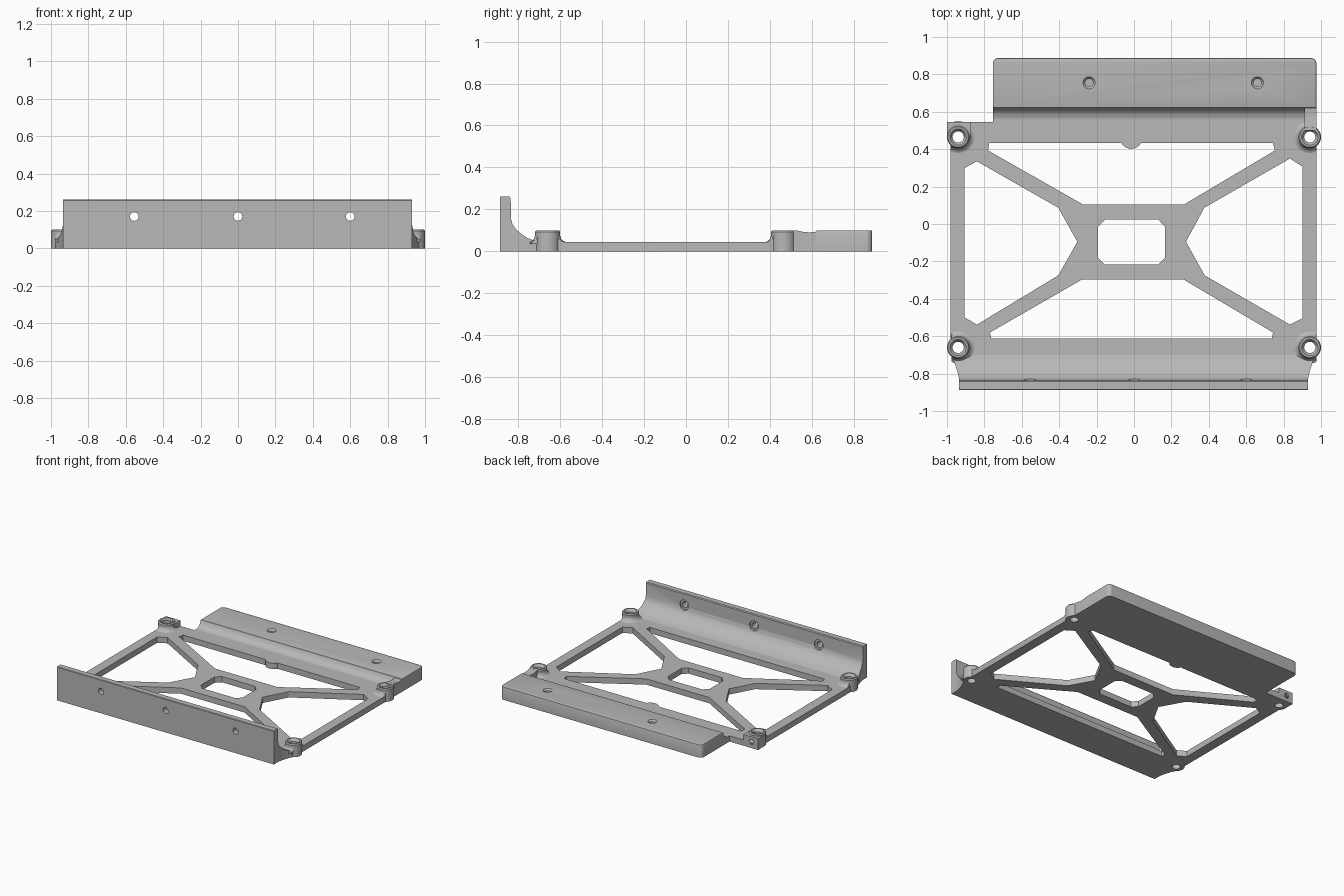
import bpy, bmesh, math
from mathutils import Vector, Matrix

cube = bpy.data.objects.get("Cube")
if cube:
    bpy.data.objects.remove(cube, do_unlink=True)

grey = bpy.data.materials.new("plain grey")
grey.use_nodes = True
grey.diffuse_color = (0.48, 0.48, 0.48, 1)
bsdf = next(n for n in grey.node_tree.nodes if n.type == 'BSDF_PRINCIPLED')
bsdf.inputs["Base Color"].default_value = grey.diffuse_color

T = 0.045           # plate thickness
H = 0.10            # boss and shelf height
BACK = 0.888
parts = []


def finish(name, bm):
    bmesh.ops.remove_doubles(bm, verts=bm.verts[:], dist=1e-5)
    bmesh.ops.recalc_face_normals(bm, faces=bm.faces[:])
    me = bpy.data.meshes.new(name)
    bm.to_mesh(me)
    bm.free()
    me.materials.append(grey)
    ob = bpy.data.objects.new(name, me)
    bpy.context.collection.objects.link(ob)
    parts.append(ob)
    return ob


def evaluated(ob):
    bpy.context.view_layer.update()
    return bpy.data.meshes.new_from_object(ob.evaluated_get(bpy.context.evaluated_depsgraph_get()))


def circle(cx, cy, r, n=32, start=0, sweep=360):
    steps = n if sweep == 360 else n + 1
    return [(cx + r * math.cos(math.radians(start + sweep * i / n)),
             cy + r * math.sin(math.radians(start + sweep * i / n))) for i in range(steps)]


def prism(name, loops, z0, z1):
    """Extrude an outline (first loop) with holes (other loops) from z0 to z1."""
    cu = bpy.data.curves.new(name, 'CURVE')
    cu.dimensions, cu.fill_mode, cu.extrude = '2D', 'BOTH', (z1 - z0) / 2
    for loop in loops:
        sp = cu.splines.new('POLY')
        sp.points.add(len(loop) - 1)
        for p, (x, y) in zip(sp.points, loop):
            p.co = (x, y, 0, 1)
        sp.use_cyclic_u = True
    tmp = bpy.data.objects.new(name, cu)
    bpy.context.collection.objects.link(tmp)
    me = evaluated(tmp)
    bpy.data.objects.remove(tmp, do_unlink=True)
    bm = bmesh.new()
    bm.from_mesh(me)
    bmesh.ops.translate(bm, verts=bm.verts[:], vec=(0, 0, (z0 + z1) / 2))
    return finish(name, bm)


def rail(name, profile, x0, x1):
    """Extrude a (y, z) profile along x."""
    bm = bmesh.new()
    face = bm.faces.new([bm.verts.new((x0, y, z)) for y, z in profile])
    new = bmesh.ops.extrude_face_region(bm, geom=[face], use_keep_orig=True)
    bmesh.ops.translate(bm, vec=(x1 - x0, 0, 0),
                        verts=[g for g in new["geom"] if isinstance(g, bmesh.types.BMVert)])
    return finish(name, bm)


def lathe(name, profile, centre, n=40, limit=None, closed=True):
    """Spin a closed (radius, z) profile about z; limit clips it sideways."""
    bm = bmesh.new()
    rings = [[bm.verts.new((centre[0] + r * math.cos(2 * math.pi * i / n),
                            centre[1] + r * math.sin(2 * math.pi * i / n), z))
              for i in range(n)] for r, z in profile]
    for a, b in zip(rings, rings[1:] + rings[:1]):
        for i in range(n):
            bm.faces.new((a[i], a[(i + 1) % n], b[(i + 1) % n], b[i]))
    if limit:
        for v in bm.verts:
            v.co.x = max(-limit, min(limit, v.co.x))
    return finish(name, bm)


def cone(start, end, r1, r2):
    """Cutter between two points."""
    a, b = Vector(start), Vector(end)
    turn = (b - a).to_track_quat('Z', 'Y').to_matrix().to_4x4()
    bm = bmesh.new()
    bmesh.ops.create_cone(bm, cap_ends=True, segments=28, radius1=r1, radius2=r2,
                          depth=(b - a).length, matrix=Matrix.Translation((a + b) / 2) @ turn)
    return finish("cutter", bm)


def boolean(ob, tool, operation='DIFFERENCE'):
    mod = ob.modifiers.new("cut", 'BOOLEAN')
    mod.operation, mod.solver, mod.object = operation, 'EXACT', tool
    me = evaluated(ob)
    ob.modifiers.clear()
    ob.data = me
    parts.remove(tool)
    bpy.data.objects.remove(tool, do_unlink=True)


# Base plate with openings around the diagonal braces
corners = [(sx * 0.94, y) for sx in (-1, 1) for y in (-0.66, 0.465)]
flank = [(0.93, -0.83), (0.94, -0.785), (0.955, -0.74), (0.975, -0.70)]
flank_left = [(-x - 0.005, y) for x, y in reversed(flank)]
outline = ([(-0.935, -BACK), (0.93, -BACK)] + flank
           + [(0.975, 0.62), (-0.755, 0.62), (-0.755, 0.545), (-0.98, 0.545)] + flank_left)
left_gap = [(-0.905, 0.30), (-0.84, 0.335), (-0.405, 0.087), (-0.303, -0.095),
            (-0.405, -0.275), (-0.84, -0.538), (-0.905, -0.50)]
right_gap = [(0.90, 0.307), (0.834, 0.35), (0.376, 0.087), (0.278, -0.095),
             (0.378, -0.275), (0.834, -0.538), (0.90, -0.505)]
rear_gap = [(-0.775, 0.432), (-0.78, 0.393), (-0.272, 0.104), (0.267, 0.104),
            (0.753, 0.393), (0.743, 0.432)] + circle(-0.015, 0.462, 0.06, 12, -30, -120)
front_gap = [(-0.764, -0.612), (-0.77, -0.58), (-0.28, -0.298), (0.267, -0.298),
             (0.743, -0.58), (0.738, -0.612)]
centre_gap = [(-0.193, -0.18), (-0.155, -0.217), (0.13, -0.217), (0.166, -0.18),
              (0.166, -0.015), (0.13, 0.023), (-0.155, 0.023), (-0.193, -0.015)]
plate = prism("base_plate", [outline, left_gap, right_gap, rear_gap, front_gap, centre_gap]
              + [circle(x, y, 0.03) for x, y in corners], 0, T)

# Corner bosses with chamfered bores and flared feet
for i, c in enumerate(corners):
    lathe(f"corner_boss_{i + 1}", [(0.03, 0), (0.06, 0), (0.06, H - 0.008), (0.054, H),
                                   (0.044, H), (0.03, H - 0.02)], c)
    lathe(f"boss_foot_{i + 1}", [(0.05, T - 0.01), (0.085, T - 0.01), (0.085, T), (0.074, T + 0.004),
                                 (0.065, T + 0.014), (0.06, T + 0.028), (0.05, T + 0.028)],
          c, limit=0.975)

# Front wall with its inner fillet, trimmed to curved flanks
wall = rail("front_wall", [(-BACK, 0), (-BACK, 0.256), (-BACK + 0.004, 0.26), (-0.842, 0.26),
                           (-0.836, 0.254), (-0.835, 0.155), (-0.828, 0.13), (-0.812, 0.107),
                           (-0.787, 0.083), (-0.76, 0.065), (-0.73, 0.053), (-0.70, T),
                           (-0.70, 0)], -1.1, 1.1)
trim = prism("trim", [[(-0.935, -1), (0.93, -1)] + flank
                      + [(0.975, -0.6), (-0.98, -0.6)] + flank_left], -0.1, 0.4)
boolean(wall, trim, 'INTERSECT')
for x in (-0.555, 0, 0.6):
    boolean(wall, cone((x, -1, 0.17), (x, -0.7, 0.17), 0.023, 0.023))
    boolean(wall, cone((x, -0.845, 0.17), (x, -0.7, 0.17), 0.038, 0.038))

# Rear shelf with rounded back corners, softened top and two blind screw holes
x0, x1, r = -0.755, 0.975, 0.03
shelf = prism("rear_shelf", [[(x0, 0.62), (x1, 0.62)]
                             + circle(x1 - r, BACK - r, r, 8, 0, 90)
                             + circle(x0 + r, BACK - r, r, 8, 90, 90)], 0, H)
bm = bmesh.new()
bm.from_mesh(shelf.data)
rim = [e for e in bm.edges if all(v.co.z > H - 0.001 for v in e.verts)
       and any(abs(f.normal.z) < 0.5 for f in e.link_faces)]
bmesh.ops.bevel(bm, geom=rim, offset=0.007, segments=2, profile=0.5, affect='EDGES')
bm.to_mesh(shelf.data)
bm.free()
for x in (-0.24, 0.66):
    boolean(shelf, cone((x, 0.755, 0.03), (x, 0.755, 0.2), 0.021, 0.021))
    boolean(shelf, cone((x, 0.755, H - 0.014), (x, 0.755, H + 0.004), 0.02, 0.036))

# Fillet in front of the shelf, and the raised strip reaching the right boss
rail("shelf_fillet", [(0.622, 0.01), (0.622, 0.094), (0.613, 0.075), (0.602, 0.061),
                      (0.587, 0.051), (0.565, T), (0.565, 0.01)], x0, 0.93)
rail("shelf_strip", [(0.50, 0), (0.50, 0.1), (0.53, 0.099), (0.56, 0.092), (0.59, 0.09),
                     (0.625, 0.094), (0.625, 0)], 0.912, 0.975)

# Rear block beside the other boss, with a blind hole in its back
block = prism("rear_block", [[(-1, 0.465), (-0.875, 0.465), (-0.875, 0.545), (-1, 0.545)]], 0, 0.088)
boolean(block, cone((-0.94, 0.465, -0.1), (-0.94, 0.465, 0.3), 0.03, 0.03))
for ob in (block, plate):
    boolean(ob, cone((-0.945, 0.51, 0.047), (-0.945, 0.6, 0.047), 0.02, 0.02))

# Smooth the curved surfaces, keep edges sharp
bpy.ops.object.select_all(action='DESELECT')
for ob in parts:
    ob.select_set(True)
bpy.context.view_layer.objects.active = plate
bpy.ops.object.shade_smooth_by_angle()
